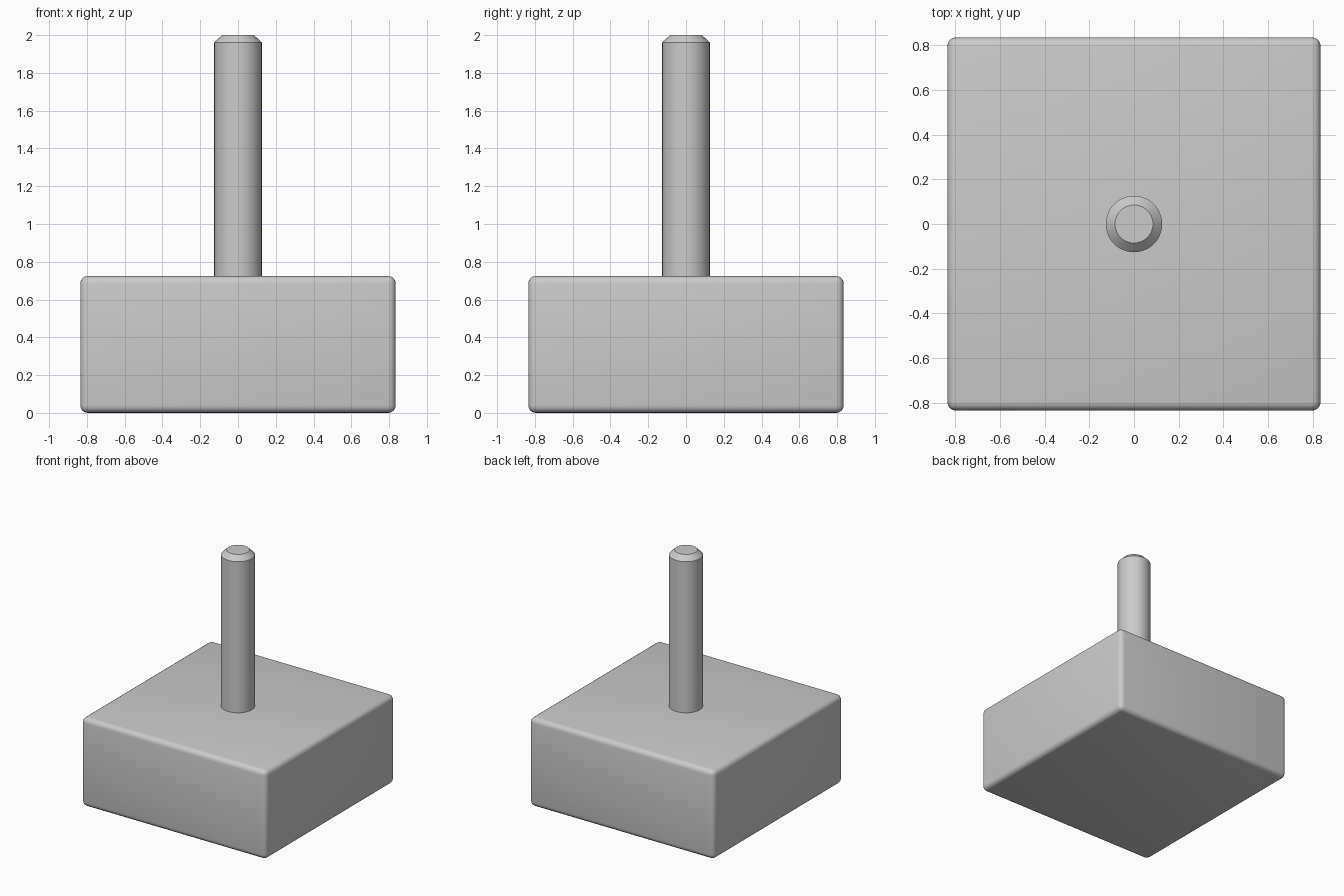
import bpy, bmesh, math

if "Cube" in bpy.data.objects:
    bpy.data.objects.remove(bpy.data.objects["Cube"])


def add_object(name, bm, angle):
    bmesh.ops.recalc_face_normals(bm, faces=bm.faces)
    mesh = bpy.data.meshes.new(name)
    bm.to_mesh(mesh)
    bm.free()
    obj = bpy.data.objects.new(name, mesh)
    bpy.context.collection.objects.link(obj)
    bpy.ops.object.select_all(action='DESELECT')
    obj.select_set(True)
    bpy.context.view_layer.objects.active = obj
    bpy.ops.object.shade_smooth_by_angle(angle=math.radians(angle))
    return obj


# Heavy square block with softly rounded edges
WIDTH, HEIGHT = 1.67, 0.725
bm = bmesh.new()
bmesh.ops.create_cube(bm, size=1)
for v in bm.verts:
    v.co = (v.co.x * WIDTH, v.co.y * WIDTH, (v.co.z + 0.5) * HEIGHT)
bmesh.ops.bevel(bm, geom=bm.edges[:], offset=0.04, segments=4,
                profile=0.5, affect='EDGES')
add_object("base_block", bm, 40)

# Round post with a chamfered tip, seated slightly into the block
profile = [(0.126, 0.68), (0.126, 1.96), (0.085, 2.0)]
SIDES = 48
bm = bmesh.new()
rings = [[bm.verts.new((r * math.cos(a), r * math.sin(a), z))
          for a in (2 * math.pi * i / SIDES for i in range(SIDES))]
         for r, z in profile]
for low, high in zip(rings, rings[1:]):
    for i in range(SIDES):
        j = (i + 1) % SIDES
        bm.faces.new((low[i], low[j], high[j], high[i]))
bm.faces.new(rings[0][::-1])
bm.faces.new(rings[-1])
add_object("post", bm, 30)
